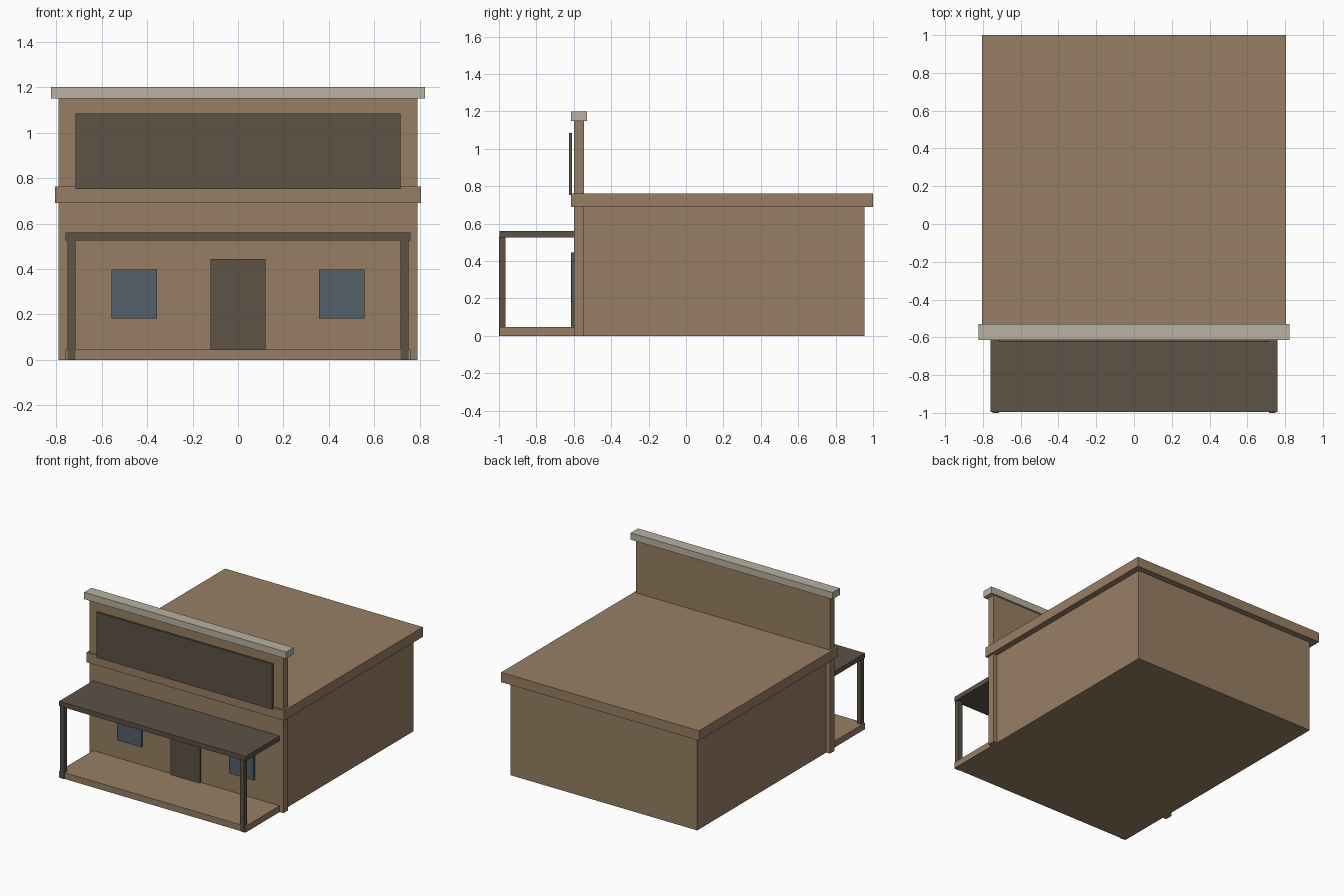
import bpy

default = bpy.data.objects.get("Cube")
if default:
    bpy.data.objects.remove(default, do_unlink=True)


def material(name, rgb):
    mat = bpy.data.materials.new(name)
    mat.use_nodes = True
    mat.diffuse_color = (*rgb, 1)
    mat.node_tree.nodes["Principled BSDF"].inputs["Base Color"].default_value = (*rgb, 1)
    return mat


tan = material("tan_plaster", (0.31, 0.212, 0.127))
wood = material("dark_wood", (0.109, 0.084, 0.061))
glass = material("blue_glass", (0.084, 0.117, 0.141))
stone = material("pale_stone", (0.479, 0.445, 0.361))


def box(name, x, y, z, mat):
    """Box from (low, high) ranges on each axis."""
    ranges = (x, y, z)
    bpy.ops.mesh.primitive_cube_add(size=1, location=[(a + b) / 2 for a, b in ranges])
    obj = bpy.context.object
    obj.name = name
    obj.scale = [b - a for a, b in ranges]
    bpy.ops.object.transform_apply(location=False, rotation=False, scale=True)
    obj.data.materials.append(mat)
    return obj


def centred(name, half, y, z, mat):
    return box(name, (-half, half), y, z, mat)


# Main building and its overhanging roof
centred("main_building", 0.76, (-0.56, 0.955), (0, 0.7), tan)
centred("roof_slab", 0.805, (-0.615, 1), (0.69, 0.762), tan)

# Tall false front with stone coping and blank sign board
centred("front_wall", 0.79, (-0.6, -0.545), (0, 1.155), tan)
centred("coping", 0.822, (-0.615, -0.53), (1.15, 1.2), stone)
centred("sign_board", 0.715, (-0.625, -0.61), (0.752, 1.085), wood)

# Porch
centred("porch_deck", 0.76, (-0.996, -0.6), (0, 0.046), tan)
centred("porch_roof", 0.76, (-0.996, -0.6), (0.525, 0.56), wood)

# Door, and a post and window on each side
centred("door", 0.12, (-0.615, -0.6), (0.046, 0.445), wood)
for side, s in (("left", 1), ("right", -1)):
    box(side + "_post", sorted((s * 0.715, s * 0.75)), (-1, -0.965), (0, 0.53), wood)
    box(side + "_window", sorted((s * 0.357, s * 0.557)), (-0.613, -0.6), (0.182, 0.398), glass)
